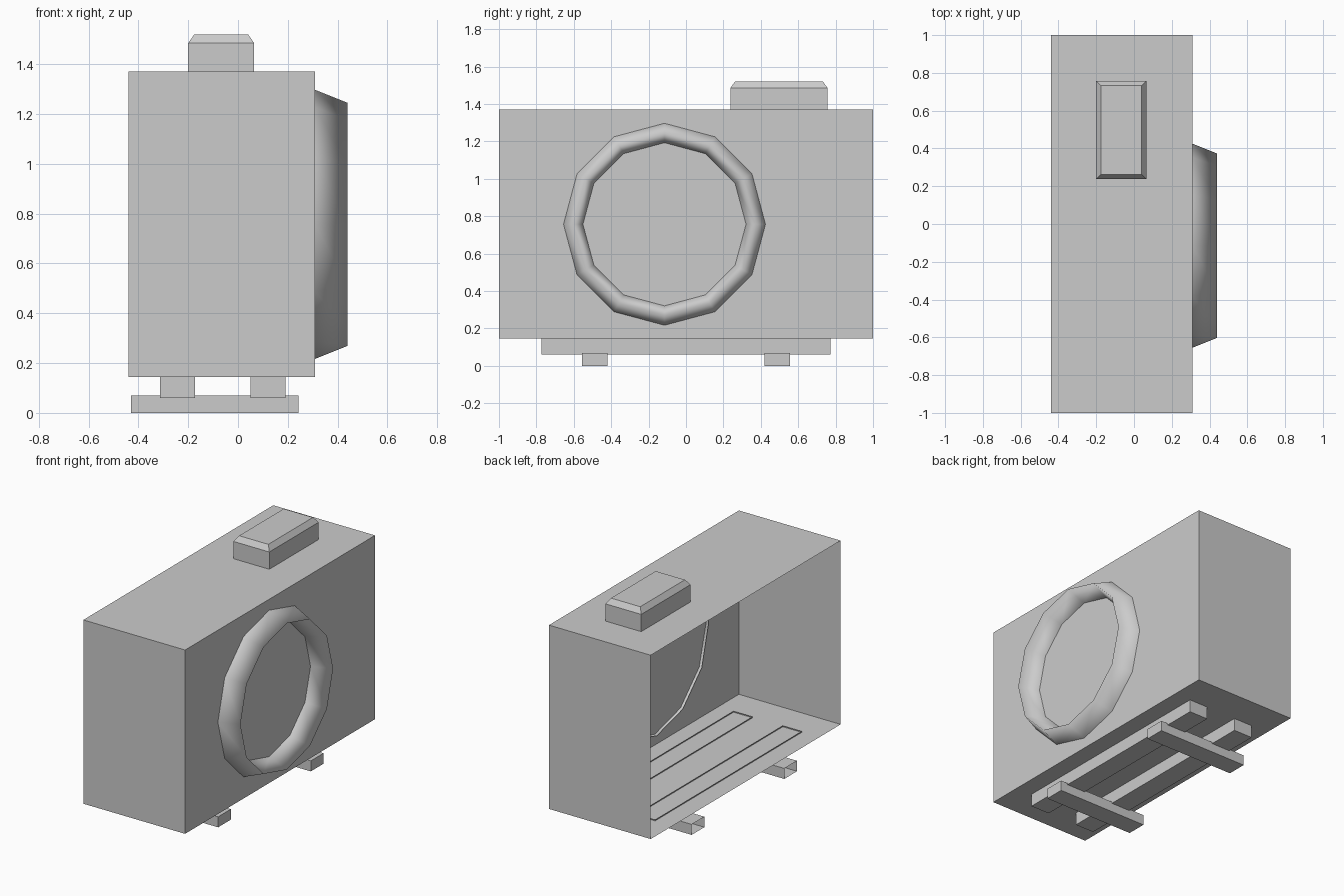
import bpy, bmesh
from math import cos, sin, pi
from mathutils import Vector

if "Cube" in bpy.data.objects:
    bpy.data.objects.remove(bpy.data.objects["Cube"])


def finish(name, bm, smooth=False):
    me = bpy.data.meshes.new(name)
    bm.normal_update()
    for f in bm.faces:
        f.smooth = smooth
    bm.to_mesh(me)
    bm.free()
    ob = bpy.data.objects.new(name, me)
    bpy.context.collection.objects.link(ob)
    return ob


def block(name, lo, hi, open_dir=None, top_inset=None):
    """Box between two corners; open_dir removes one side, top_inset narrows the top."""
    lo, hi = Vector(lo), Vector(hi)
    bm = bmesh.new()
    bmesh.ops.create_cube(bm, size=1)
    for v in bm.verts:
        v.co = Vector([(a + b) / 2 + c * (b - a) for a, b, c in zip(lo, hi, v.co)])
    bm.normal_update()
    if top_inset:
        inset, rise = top_inset
        top = [f for f in bm.faces if f.normal.z > 0.9]
        bmesh.ops.inset_region(bm, faces=top, thickness=inset)
        for v in top[0].verts:
            v.co.z += rise
    if open_dir:
        d = Vector(open_dir)
        gone = [f for f in bm.faces if f.normal.dot(d) > 0.9]
        bmesh.ops.delete(bm, geom=gone, context='FACES')
    return finish(name, bm)


# Main casing, a thin shell open at the -x side
block("casing", (-0.44, -1, 0.145), (0.31, 1, 1.37), open_dir=(-1, 0, 0))

# Chamfered box on the top
block("top_box", (-0.20, 0.237, 1.37), (0.065, 0.757, 1.485),
      open_dir=(0, 0, -1), top_inset=(0.035, 0.035))

# Two long rails under the casing, open where they meet the floor
for i, x in enumerate((-0.243, 0.12)):
    block(f"rail_{i}", (x - 0.07, -0.772, 0.06), (x + 0.07, 0.772, 0.152), open_dir=(0, 0, 1))

# Two cross feet, hollow at the -x end
for i, y in enumerate((-0.488, 0.488)):
    block(f"foot_{i}", (-0.43, y - 0.067, 0), (0.242, y + 0.067, 0.07), open_dir=(-1, 0, 0))

# Twelve-sided fan ring with a smooth ridged profile (x, radius)
profile = [(0.295, 0.546), (0.31, 0.54), (0.44, 0.488), (0.31, 0.436)]
bm = bmesh.new()
rings = [[bm.verts.new((x, -0.115 + r * cos(k * pi / 6), 0.757 + r * sin(k * pi / 6)))
          for k in range(12)] for x, r in profile]
for a, b in zip(rings, rings[1:]):
    for k in range(12):
        n = (k + 1) % 12
        bm.faces.new((a[k], a[n], b[n], b[k]))
finish("fan_ring", bm, smooth=True)
